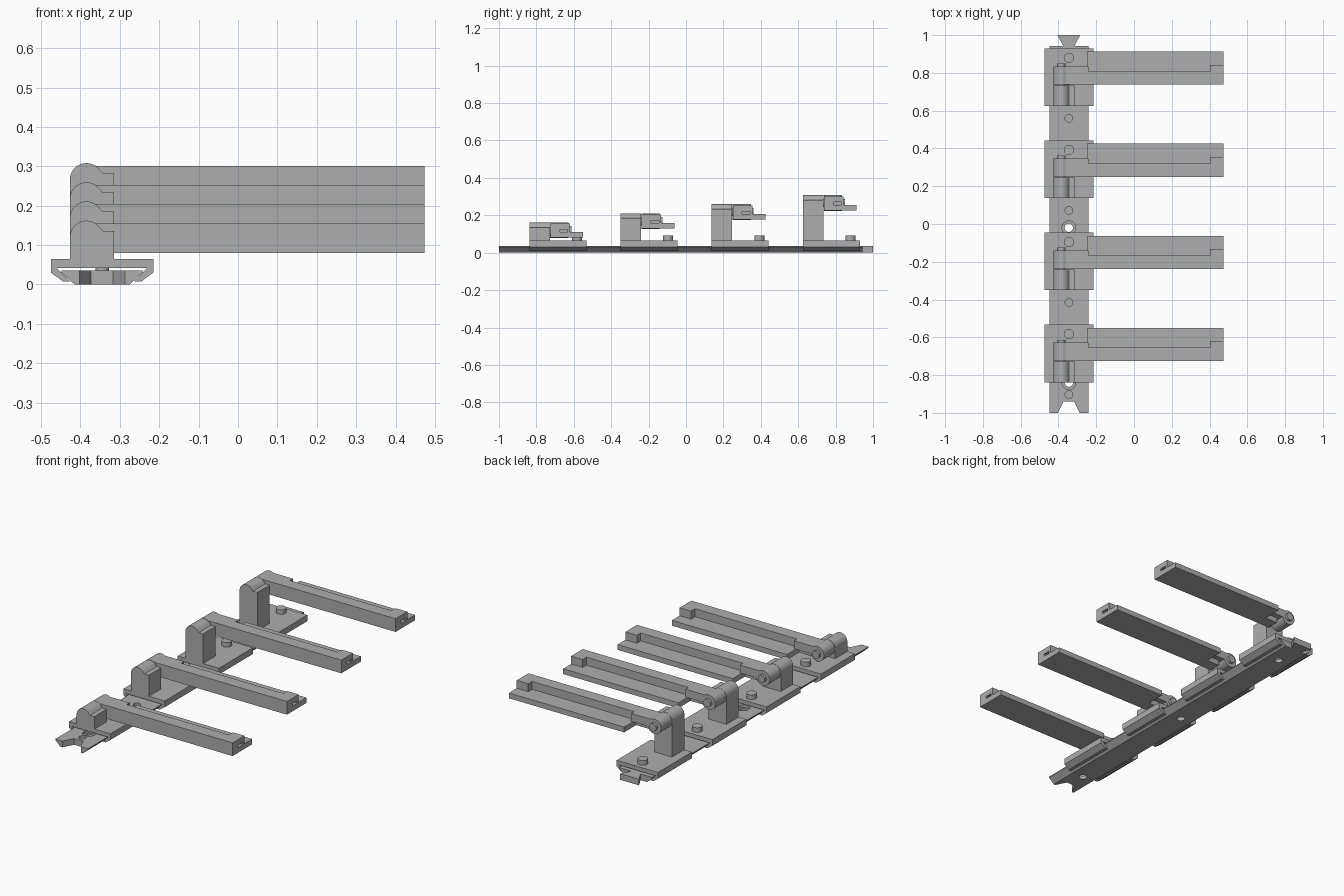
import bpy, bmesh, math
from mathutils import Vector

if "Cube" in bpy.data.objects:
    bpy.data.objects.remove(bpy.data.objects["Cube"], do_unlink=True)

grey = bpy.data.materials.new("plain_grey")
grey.use_nodes = True
colour = (0.42, 0.42, 0.42, 1)
grey.diffuse_color = colour
grey.node_tree.nodes["Principled BSDF"].inputs["Base Color"].default_value = colour

RAIL_X = -0.345    # centre line of the rail
PIVOT_X = -0.385   # hinge axis


def prism(name, outline, axis, start, end):
    """Extrude a closed 2D outline along the named axis."""
    place = {"x": lambda a, b: Vector((start, a, b)),
             "y": lambda a, b: Vector((a, start, b)),
             "z": lambda a, b: Vector((a, b, start))}[axis]
    step = Vector([(end - start) * (axis == k) for k in "xyz"])
    bm = bmesh.new()
    face = bm.faces.new([bm.verts.new(place(a, b)) for a, b in outline])
    out = bmesh.ops.extrude_face_region(bm, geom=[face])
    moved = [v for v in out["geom"] if isinstance(v, bmesh.types.BMVert)]
    bmesh.ops.translate(bm, verts=moved, vec=step)
    bmesh.ops.recalc_face_normals(bm, faces=bm.faces)
    mesh = bpy.data.meshes.new(name)
    bm.to_mesh(mesh)
    bm.free()
    mesh.materials.append(grey)
    obj = bpy.data.objects.new(name, mesh)
    bpy.context.collection.objects.link(obj)
    return obj


def box(name, x, y, z):
    return prism(name, [(x[0], y[0]), (x[1], y[0]), (x[1], y[1]), (x[0], y[1])], "z", *z)


def arc(cx, cy, r, a0, a1, n):
    return [(cx + r * math.cos(math.radians(a0 + (a1 - a0) * i / n)),
             cy + r * math.sin(math.radians(a0 + (a1 - a0) * i / n))) for i in range(n + 1)]


def cylinder(name, cx, cy, r, axis, start, end):
    return smooth(prism(name, arc(cx, cy, r, 0, 360, 32)[:-1], axis, start, end))


def smooth(obj):
    bpy.ops.object.select_all(action="DESELECT")
    obj.select_set(True)
    bpy.context.view_layer.objects.active = obj
    bpy.ops.object.shade_smooth_by_angle(angle=math.radians(30))
    return obj


def cut(obj, cutter):
    """Subtract the cutter, then remove it."""
    cutter.hide_render = True
    mod = obj.modifiers.new("cut", "BOOLEAN")
    mod.operation, mod.solver, mod.object = "DIFFERENCE", "EXACT", cutter
    bpy.ops.object.select_all(action="DESELECT")
    bpy.context.view_layer.objects.active = obj
    obj.select_set(True)
    bpy.ops.object.modifier_apply(modifier=mod.name)
    bpy.data.objects.remove(cutter, do_unlink=True)


def mirrored(half):
    """Complete a half outline about the rail centre line."""
    return ([(RAIL_X + a, b) for a, b in half]
            + [(RAIL_X - a, b) for a, b in reversed(half)])


# Dovetail rail with joining notch in front and matching tab behind
rail = prism("rail", mirrored([(0.07, 0), (0.103, 0.03), (0.103, 0.035)]), "y", -1, 0.943)
cut(rail, prism("notch_cutter", mirrored([(0.063, -1.01), (0.028, -0.94)]), "z", -0.1, 0.1))
prism("rail_tab", mirrored([(0.028, 0.94), (0.06, 1)]), "z", 0, 0.035)

# Countersunk mounting holes
for y in (-0.84, -0.02, 0.8):
    cut(rail, cylinder("hole_cutter", RAIL_X, y, 0.022, "z", -0.1, 0.1))
    cut(rail, cylinder("sink_cutter", RAIL_X, y, 0.036, "z", 0.02, 0.1))

carrier_half = [(0.082, 0.008), (0.115, 0.042)]
carrier_outer = [(0.13, 0.065), (0.13, 0.03), (0.1, 0.008)]

for i in range(4):
    y0 = -0.838 + 0.4875 * i      # front of this station
    top = 0.162 + 0.0487 * i      # top of its post
    low = top - 0.082             # underside of its arm
    high = top - 0.007            # upper face of its arm
    axis_z = top - 0.042
    y1 = y0 + 0.11                # back of the post

    # Shallow locating hole in the rail
    cut(rail, cylinder("detent_cutter", RAIL_X, y0 - 0.065, 0.02, "z", 0.022, 0.1))

    # Sliding carrier hooked around the rail
    section = [(RAIL_X + a, b) for a, b in carrier_outer + carrier_half]
    section += [(RAIL_X - a, b) for a, b in reversed(carrier_outer + carrier_half)]
    prism(f"carrier_{i + 1}", section, "y", y0, y0 + 0.305)

    # Clamping screw
    cylinder(f"clamp_screw_{i + 1}", RAIL_X, y0 + 0.255, 0.027, "z", 0.06, 0.091)
    cylinder(f"screw_shank_{i + 1}", RAIL_X, y0 + 0.255, 0.017, "z", 0.034, 0.062)

    # Post with a rounded head and a stop ledge
    outline = [(-0.315, 0.06), (-0.315, top - 0.026), (-0.343, top - 0.026)]
    outline += arc(PIVOT_X, axis_z, 0.042, 35, 180, 16) + [(-0.427, 0.06)]
    smooth(prism(f"post_{i + 1}", outline, "y", y0, y1))

    # Hinge knuckle and pin
    cylinder(f"knuckle_{i + 1}", PIVOT_X, axis_z, 0.042, "y", y1 + 0.002, y1 + 0.1)
    cylinder(f"hinge_pin_{i + 1}", PIVOT_X, axis_z, 0.022, "y", y1 - 0.02, y1 + 0.115)

    # Neck joining the knuckle to the arm
    box(f"neck_{i + 1}", (-0.37, -0.24), (y1 + 0.003, y1 + 0.1), (low + 0.03, high))
    box(f"neck_web_{i + 1}", (-0.33, -0.24), (y1 + 0.003, y1 + 0.07), (low, low + 0.032))

    # Arm: tall front web with a low shelf behind it
    arm = [(y1 + 0.003, low), (y1 + 0.178, low), (y1 + 0.178, low + 0.03),
           (y1 + 0.073, low + 0.03), (y1 + 0.073, high), (y1 + 0.003, high)]
    prism(f"arm_{i + 1}", arm, "x", -0.25, 0.402)

    # Wider arm tip with an end slot
    wide = arm[:3] + [(y1 + 0.108, low + 0.03), (y1 + 0.108, high), arm[5]]
    tip = prism(f"arm_tip_{i + 1}", wide, "x", 0.402, 0.474)
    cut(tip, box("slot_cutter", (0.41, 0.6), (y1 + 0.053, y1 + 0.095), (low + 0.03, low + 0.044)))

smooth(rail)
